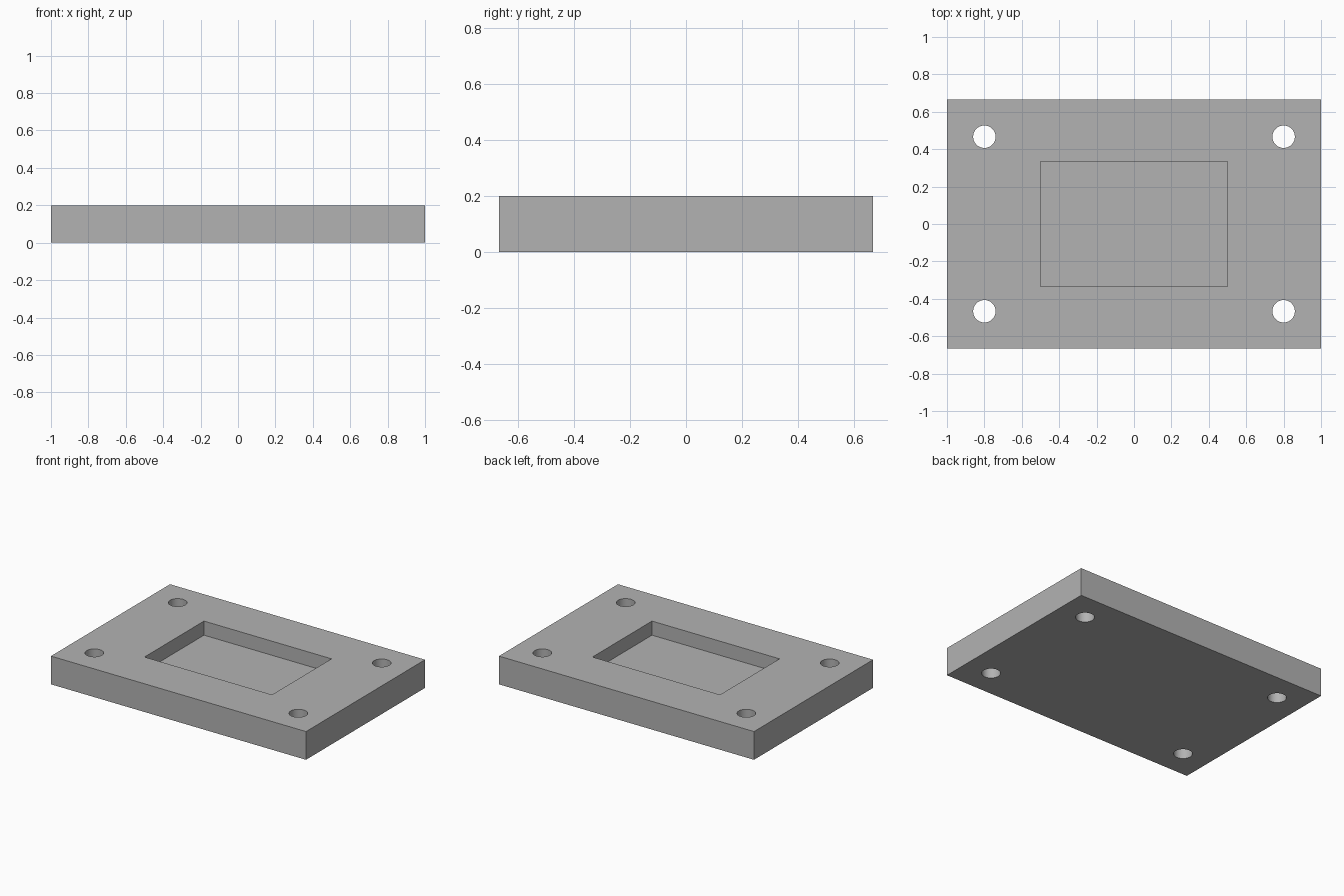
import bpy

if "Cube" in bpy.data.objects:
    bpy.data.objects.remove(bpy.data.objects["Cube"])

LENGTH, WIDTH, HEIGHT = 2.0, 1.3333, 0.2
POCKET_DEPTH = 0.1
HOLE_X, HOLE_Y, HOLE_RADIUS = 0.8, 0.4667, 0.06

grey = bpy.data.materials.new("plain grey")
grey.diffuse_color = (0.45, 0.45, 0.45, 1)
grey.use_nodes = True
grey.node_tree.nodes["Principled BSDF"].inputs["Base Color"].default_value = grey.diffuse_color


def box(name, size, z):
    bpy.ops.mesh.primitive_cube_add(size=1, location=(0, 0, z))
    obj = bpy.context.object
    obj.name = name
    obj.scale = size
    bpy.ops.object.transform_apply(location=True, rotation=False, scale=True)
    return obj


def cut(target, cutter):
    # Subtract the cutter, then discard it
    mod = target.modifiers.new("cut", 'BOOLEAN')
    mod.operation = 'DIFFERENCE'
    mod.solver = 'EXACT'
    mod.object = cutter
    cutter.hide_render = True
    bpy.context.view_layer.objects.active = target
    bpy.ops.object.modifier_apply(modifier=mod.name)
    bpy.data.objects.remove(cutter, do_unlink=True)


# Plate
plate = box("mounting_plate", (LENGTH, WIDTH, HEIGHT), HEIGHT / 2)
plate.data.materials.append(grey)

# Rectangular pocket, half the plate's size, open at the top
cut(plate, box("pocket_cutter", (LENGTH / 2, WIDTH / 2, POCKET_DEPTH * 2), HEIGHT))

# Four through holes near the corners
for sx in (-1, 1):
    for sy in (-1, 1):
        bpy.ops.mesh.primitive_cylinder_add(
            vertices=64, radius=HOLE_RADIUS, depth=HEIGHT * 2,
            location=(sx * HOLE_X, sy * HOLE_Y, HEIGHT / 2))
        cut(plate, bpy.context.object)

# Smooth hole walls, sharp edges elsewhere
bpy.ops.object.select_all(action='DESELECT')
plate.select_set(True)
bpy.context.view_layer.objects.active = plate
bpy.ops.object.shade_smooth_by_angle()
